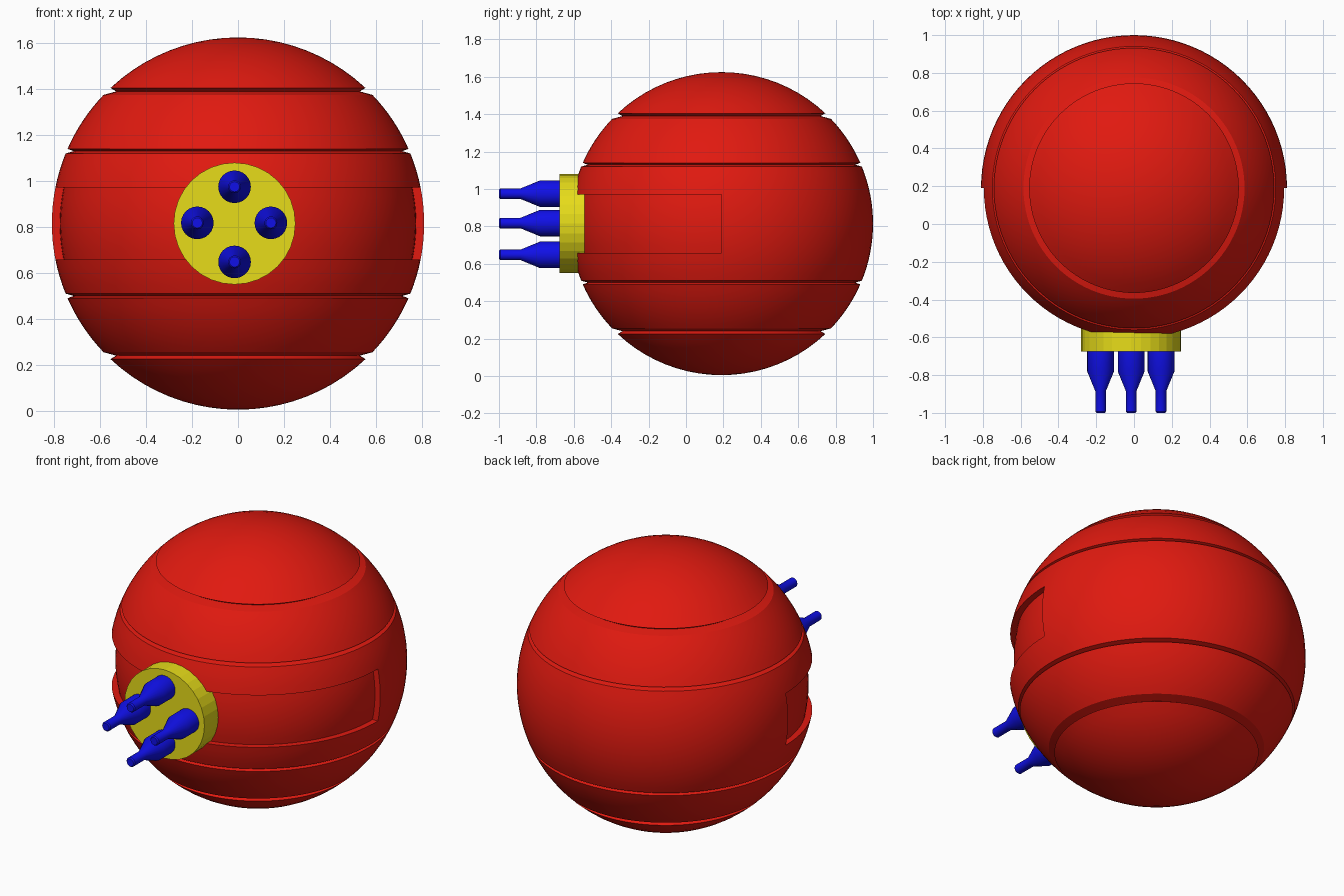
import bpy, bmesh, math
from mathutils import Vector, Matrix

if "Cube" in bpy.data.objects:
    bpy.data.objects.remove(bpy.data.objects["Cube"])

R, CY, CZ = 0.81, 0.19, 0.815


def material(name, color):
    m = bpy.data.materials.new(name)
    m.diffuse_color = color
    m.use_nodes = True
    m.node_tree.nodes["Principled BSDF"].inputs["Base Color"].default_value = m.diffuse_color
    return m


RED = material("red", (0.75, 0.01, 0.005, 1))
YELLOW = material("yellow", (0.80, 0.72, 0.01, 1))
BLUE = material("blue", (0.005, 0.005, 0.80, 1))


def finish(bm, name, mat, smooth=30):
    bmesh.ops.remove_doubles(bm, verts=bm.verts, dist=1e-5)
    bmesh.ops.recalc_face_normals(bm, faces=bm.faces)
    me = bpy.data.meshes.new(name)
    bm.to_mesh(me)
    bm.free()
    me.materials.append(mat)
    ob = bpy.data.objects.new(name, me)
    bpy.context.collection.objects.link(ob)
    if smooth:
        bpy.ops.object.select_all(action='DESELECT')
        ob.select_set(True)
        bpy.context.view_layer.objects.active = ob
        bpy.ops.object.shade_smooth_by_angle(angle=math.radians(smooth))
    return ob


def revolve(bm, profile, a0, a1, steps):
    """Sweep (radius, height) points about z between two angles."""
    rows = []
    for i in range(steps + 1):
        a = a0 + (a1 - a0) * i / steps
        rows.append([bm.verts.new((r * math.cos(a), r * math.sin(a), h)) for r, h in profile])
    for p, q in zip(rows, rows[1:]):
        for j in range(len(profile) - 1):
            bm.faces.new((p[j], q[j], q[j + 1], p[j + 1]))
    bmesh.ops.remove_doubles(bm, verts=bm.verts, dist=1e-5)


def arc(h0, h1, n, rad=R):
    """Sphere profile points between two heights relative to the centre."""
    t0, t1 = (math.acos(max(-1, min(1, h / rad))) for h in (h0, h1))
    ts = [t0 + (t1 - t0) * i / n for i in range(n + 1)]
    return [(rad * math.sin(t), rad * math.cos(t)) for t in ts]


# Red ball: grooved profile, front half also has a recessed equatorial panel
upper = arc(R, 0.59, 10) + [(0.53, 0.575)] + arc(0.56, 0.325, 8) + [(0.715, 0.315)]
lower = [(r, -h) for r, h in reversed(upper)]
PANEL = 0.156
outer = arc(PANEL, -PANEL, 8)
inner = arc(PANEL, -PANEL, 8, 0.775)
above = arc(0.305, PANEL, 4)
below = [(r, -h) for r, h in reversed(above)]
back = upper + above + outer[1:-1] + below + lower
front = upper + above + inner + below + lower

bm = bmesh.new()
revolve(bm, back, 0, math.pi, 48)
revolve(bm, front, math.pi, 2 * math.pi, 48)
for s in (1, -1):  # end walls of the recess
    bm.faces.new([bm.verts.new((s * r, 0, h)) for r, h in outer + inner[::-1]])
bmesh.ops.translate(bm, verts=bm.verts, vec=(0, CY, CZ))
finish(bm, "ball_body", RED)


def turned(name, profile, x, z, mat, sides, smooth):
    """Lathe part along y; profile is (radius, y) points."""
    bm = bmesh.new()
    revolve(bm, [(r, -y) for r, y in profile], 0, 2 * math.pi, sides)
    bm.transform(Matrix.Translation((x, 0, z)) @ Matrix.Rotation(math.pi / 2, 4, 'X'))
    return finish(bm, name, mat, smooth)


# Yellow mounting disc
DX = -0.015
turned("mount_disc", [(0, -0.50), (0.265, -0.50), (0.265, -0.675), (0, -0.675)],
       DX, CZ, YELLOW, 32, 0)

# Four blue nozzles in a cross
nozzle = [(0, -0.66), (0.071, -0.66), (0.071, -0.78), (0.028, -0.885),
          (0.028, -0.993), (0.022, -1.0), (0, -1.0)]
for i, (dx, dz) in enumerate([(0, 0.16), (0, -0.167), (-0.162, 0.003), (0.158, 0.003)]):
    turned(f"nozzle_{i + 1}", nozzle, DX + dx, CZ + dz, BLUE, 24, 25)
